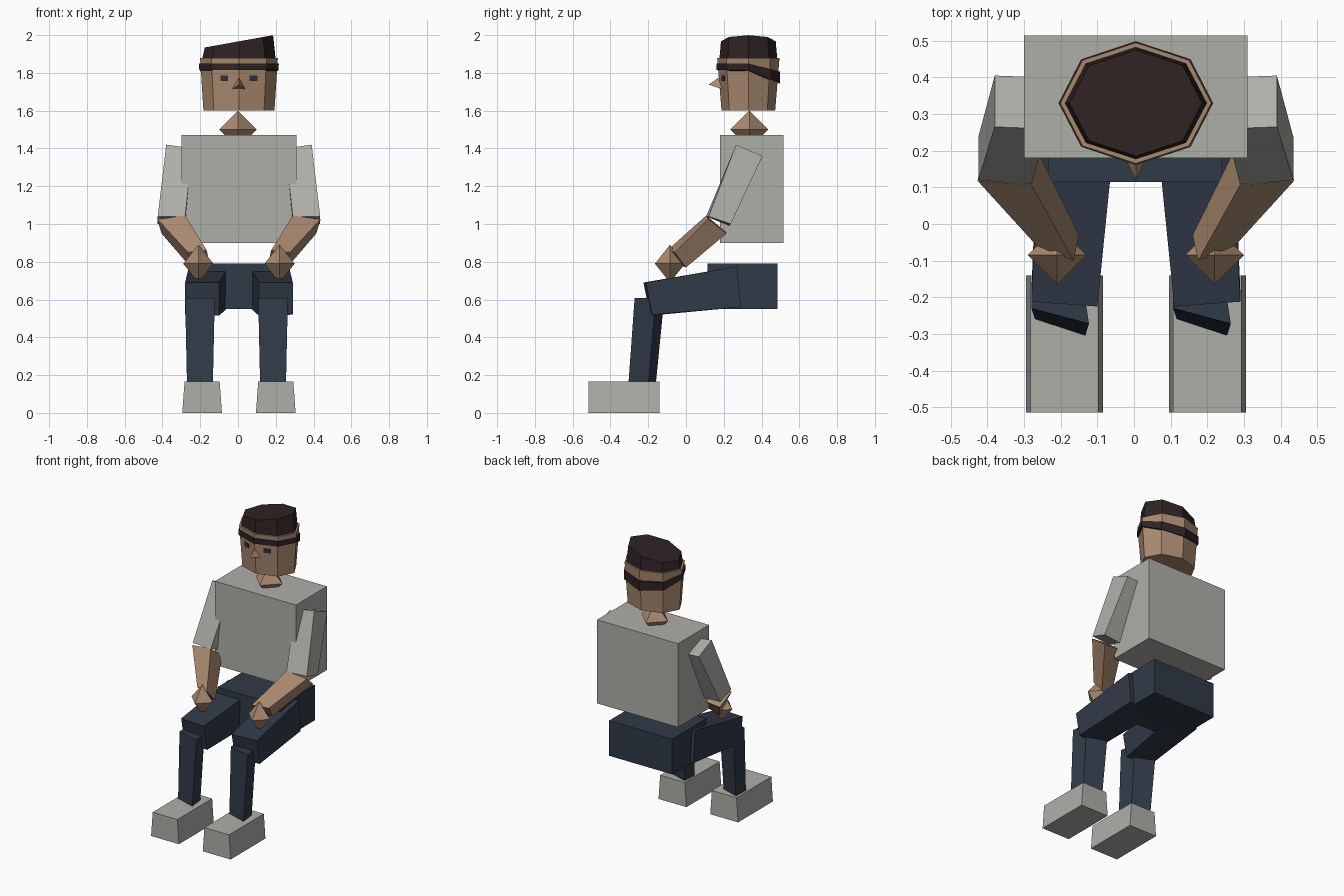
import bpy
import bmesh
from math import cos, sin, pi

cube = bpy.data.objects.get("Cube")
if cube:
    bpy.data.objects.remove(cube, do_unlink=True)

MID = 0.005          # body centre line in x
HEAD_Y = 0.33        # head centre in y


def material(name, color):
    mat = bpy.data.materials.new(name)
    mat.use_nodes = True
    mat.diffuse_color = (*color, 1)
    mat.node_tree.nodes["Principled BSDF"].inputs["Base Color"].default_value = (*color, 1)
    return mat


GREY = material("warm grey", (0.43, 0.425, 0.395))
SKIN = material("tan skin", (0.40, 0.25, 0.16))
NAVY = material("dark navy", (0.030, 0.042, 0.065))
HAIR = material("dark brown", (0.028, 0.017, 0.017))
EYES = material("dark slate", (0.025, 0.032, 0.042))


def finish(name, bm, mat):
    bmesh.ops.recalc_face_normals(bm, faces=bm.faces)
    mesh = bpy.data.meshes.new(name)
    bm.to_mesh(mesh)
    bm.free()
    mesh.materials.append(mat)
    obj = bpy.data.objects.new(name, mesh)
    bpy.context.collection.objects.link(obj)
    return obj


def loft(name, ring_a, ring_b, mat):
    """Closed solid between two rings with the same number of points."""
    bm = bmesh.new()
    a = [bm.verts.new(p) for p in ring_a]
    b = [bm.verts.new(p) for p in ring_b]
    bm.faces.new(a)
    bm.faces.new(b)
    for i in range(len(a)):
        j = (i + 1) % len(a)
        bm.faces.new((a[i], a[j], b[j], b[i]))
    return finish(name, bm, mat)


def rect(x0, x1, y0, y1, z):
    return [(x0, y0, z), (x1, y0, z), (x1, y1, z), (x0, y1, z)]


def box(name, x, y, z, mat):
    return loft(name, rect(*x, *y, z[0]), rect(*x, *y, z[1]), mat)


def octagon(rx, ry, height):
    """Eight-sided ring around the head; height is a function of x and y."""
    ring = []
    for i in range(8):
        x, y = rx * cos(i * pi / 4), ry * sin(i * pi / 4)
        ring.append((MID + x, HEAD_Y + y, height(x, y)))
    return ring


def octahedron(name, center, r, rz, mat):
    bm = bmesh.new()
    cx, cy, cz = center
    waist = [bm.verts.new((cx + r * cos(i * pi / 2), cy + r * sin(i * pi / 2), cz)) for i in range(4)]
    for tip_z in (cz + rz, cz - rz):
        tip = bm.verts.new((cx, cy, tip_z))
        for i in range(4):
            bm.faces.new((waist[i], waist[(i + 1) % 4], tip))
    return finish(name, bm, mat)


def flip(points):
    return [(2 * MID - x, y, z) for x, y, z in points]


def same(points):
    return list(points)


# Torso, hips and neck
box("torso", (-0.30, 0.31), (0.18, 0.515), (0.90, 1.47), GREY)
box("hips", (-0.235, 0.24), (0.115, 0.485), (0.55, 0.79), NAVY)
octahedron("neck", (MID - 0.005, 0.335, 1.5), 0.1, 0.1, SKIN)

# Limb ends, given for the right side and mirrored for the left
shoulder = [(-0.38, 0.265, 1.42), (-0.24, 0.26, 1.40), (-0.24, 0.40, 1.35), (-0.38, 0.405, 1.36)]
sleeve_end = [(-0.425, 0.12, 1.04), (-0.28, 0.107, 1.04), (-0.28, 0.23, 0.99), (-0.425, 0.237, 1.0)]
elbow = [(-0.427, 0.118, 1.025), (-0.28, 0.107, 1.045), (-0.268, 0.21, 0.96), (-0.405, 0.215, 0.95)]
wrist = [(-0.265, -0.06, 0.85), (-0.165, -0.10, 0.86), (-0.15, -0.03, 0.78), (-0.25, 0.0, 0.77)]
hip_end = [(-0.26, 0.27, 0.775), (-0.05, 0.27, 0.775), (-0.05, 0.29, 0.56), (-0.26, 0.29, 0.56)]
knee_end = [(-0.28, -0.212, 0.69), (-0.10, -0.225, 0.69), (-0.10, -0.19, 0.515), (-0.28, -0.18, 0.52)]

for side, place in (("right", same), ("left", flip)):
    loft(side + "_sleeve", place(shoulder), place(sleeve_end), GREY)
    loft(side + "_forearm", place(elbow), place(wrist), SKIN)
    octahedron(side + "_hand", place([(-0.21, -0.085, 0.79)])[0], 0.08, 0.10, SKIN)
    loft(side + "_thigh", place(hip_end), place(knee_end), NAVY)
    loft(side + "_shoe", place(rect(-0.295, -0.085, -0.515, -0.14, 0)),
         place(rect(-0.283, -0.097, -0.515, -0.14, 0.165)), GREY)

# Shins turn the same way on both sides
shin_top = [(-0.28, -0.23), (-0.123, -0.272), (-0.14, -0.16), (-0.275, -0.115)]
shin_bottom = [(-0.27, -0.26), (-0.133, -0.305), (-0.145, -0.20), (-0.265, -0.16)]
for side, shift in (("right", 0), ("left", 0.387)):
    loft(side + "_shin", [(x + shift, y, 0.608) for x, y in shin_top],
         [(x + shift, y, 0.15) for x, y in shin_bottom], NAVY)

# Head with slanted hair on top
loft("head", octagon(0.188, 0.142, lambda x, y: 1.6),
     octagon(0.206, 0.165, lambda x, y: 1.88), SKIN)
loft("hair", octagon(0.194, 0.153, lambda x, y: 1.875),
     octagon(0.181, 0.145, lambda x, y: 1.967 + 0.18 * x), HAIR)

# Band around the head, dropping towards the back
loft("head_band", octagon(0.21, 0.168, lambda x, y: 1.815 - 0.43 * max(y, 0)),
     octagon(0.211, 0.169, lambda x, y: 1.85 - 0.26 * max(y, 0)), HAIR)


# Eyes lie as thin plates on the front facets
def eye_ring(x0, x1, depth):
    corners = ((x0, 1.758), (x1, 1.758), (x1, 1.786), (x0, 1.786))
    return [(MID + x, 0.174 + 0.32 * abs(x) - depth, z) for x, z in corners]


for side, sign in (("right", -1), ("left", 1)):
    loft(side + "_eye", eye_ring(sign * 0.057, sign * 0.097, 0.005),
         eye_ring(sign * 0.057, sign * 0.097, -0.003), EYES)

# Nose as a small pyramid
bm = bmesh.new()
top, tip, left, right = [bm.verts.new((MID + x, y, z)) for x, y, z in (
    (0, 0.172, 1.775), (0, 0.12, 1.738), (0.034, 0.19, 1.715), (-0.034, 0.19, 1.715))]
for face in ((top, tip, left), (top, right, tip), (tip, right, left), (top, left, right)):
    bm.faces.new(face)
finish("nose", bm, SKIN)
